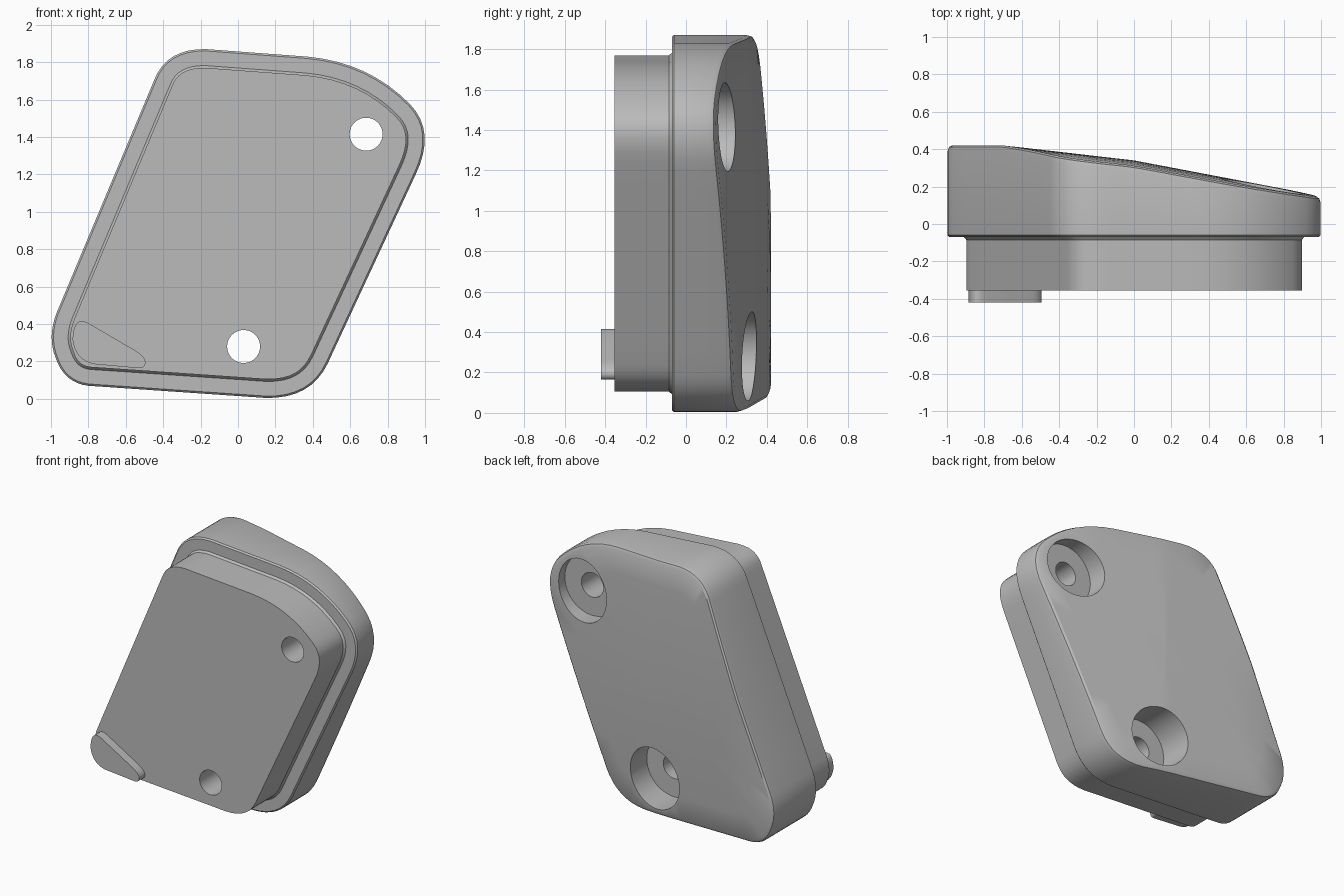
import bpy
import bmesh
import math
from mathutils import Vector

cube = bpy.data.objects.get("Cube")
if cube:
    bpy.data.objects.remove(cube, do_unlink=True)

grey = bpy.data.materials.new("plain grey")
grey.use_nodes = True
grey.diffuse_color = (0.5, 0.5, 0.5, 1)
grey.node_tree.nodes["Principled BSDF"].inputs["Base Color"].default_value = (0.5, 0.5, 0.5, 1)


def rounded_outline(corners, steps=8, straight=8):
    """Closed outline of curved corners (start, control, end) joined by straight runs."""
    pts = []
    for i, corner in enumerate(corners):
        a, b, c = map(Vector, corner)
        for k in range(steps + 1):
            t = k / steps
            pts.append(a * (1 - t) ** 2 + b * 2 * t * (1 - t) + c * t * t)
        nxt = Vector(corners[(i + 1) % len(corners)][0])
        if (nxt - c).length < 0.01:
            pts.pop()
        else:
            pts += [c.lerp(nxt, k / straight) for k in range(1, straight)]
    return pts


def inset(pts, dist):
    """Move a clockwise outline inwards."""
    out = []
    for i, p in enumerate(pts):
        d = (p - pts[i - 1]).normalized() + (pts[(i + 1) % len(pts)] - p).normalized()
        d.normalize()
        out.append(p + Vector((d.y, -d.x)) * dist)
    return out


def loft(name, rings):
    """Skin a list of 3D rings and cap both ends."""
    bm = bmesh.new()
    rows = [[bm.verts.new(co) for co in ring] for ring in rings]
    n = len(rows[0])
    for r, s in zip(rows, rows[1:]):
        for i in range(n):
            j = (i + 1) % n
            bm.faces.new((r[i], r[j], s[j], s[i]))
    bm.faces.new(rows[0])
    bm.faces.new(rows[-1])
    bmesh.ops.recalc_face_normals(bm, faces=bm.faces)
    mesh = bpy.data.meshes.new(name)
    bm.to_mesh(mesh)
    bm.free()
    mesh.materials.append(grey)
    obj = bpy.data.objects.new(name, mesh)
    bpy.context.collection.objects.link(obj)
    return obj


def flat(pts, y):
    return [(p.x, y, p.y) for p in pts]


def back_depth(x, z):
    """Gently crowned back that thins towards +x."""
    slope = 0.19 if x > 0 else 0.115
    return min(0.42, 0.34 - slope * x - 0.03 * ((z - 0.93) / 0.94) ** 2)


def back_ring(pts, scale, drop):
    mid = Vector((0, 0.93))
    scaled = [mid + (p - mid) * scale for p in pts]
    return [(p.x, back_depth(p.x, p.y) - drop, p.y) for p in scaled]


def activate(obj):
    bpy.ops.object.select_all(action='DESELECT')
    obj.select_set(True)
    bpy.context.view_layer.objects.active = obj


def drill(obj, x, z, radius, y0, y1):
    bpy.ops.mesh.primitive_cylinder_add(vertices=48, radius=radius, depth=y1 - y0,
                                        location=(x, (y0 + y1) / 2, z),
                                        rotation=(math.pi / 2, 0, 0))
    cutter = bpy.context.object
    cutter.hide_render = True
    cutter.data.materials.append(grey)
    activate(obj)
    mod = obj.modifiers.new("hole", 'BOOLEAN')
    mod.operation = 'DIFFERENCE'
    mod.solver = 'EXACT'
    mod.object = cutter
    bpy.ops.object.modifier_apply(modifier=mod.name)
    bpy.data.objects.remove(cutter, do_unlink=True)


# Body: front plug, stepped rim and sloping back in one skin
outline = rounded_outline([
    ((-0.45, 1.7), (-0.385, 1.875), (-0.17, 1.87)),
    ((0.37, 1.83), (0.7, 1.8), (0.92, 1.575)),
    ((0.92, 1.575), (1.06, 1.43), (0.95, 1.2)),
    ((0.48, 0.19), (0.39, 0), (0.15, 0.005)),
    ((-0.8, 0.07), (-0.93, 0.085), (-0.975, 0.22)),
    ((-0.975, 0.22), (-1.02, 0.33), (-0.97, 0.46)),
])
plug = inset(outline, 0.1)
rings = [flat(plug, -0.355), flat(plug, -0.085),
         flat(inset(outline, 0.088), -0.07), flat(inset(outline, 0.01), -0.07),
         flat(outline, -0.06)]
rings += [back_ring(outline, s, d) for s, d in
          ((1, 0.03), (0.993, 0.009), (0.975, 0), (0.8, 0), (0.6, 0), (0.4, 0), (0.2, 0), (0.02, 0))]
body = loft("body", rings)

# Counterbored screw holes
for x, z in ((0.685, 1.415), (0.03, 0.28)):
    drill(body, x, z, 0.22, 0.09, 0.7)
    drill(body, x, z, 0.088, -0.6, 0.3)

# Corner locating tab on the front
tab_outline = rounded_outline([
    ((-0.88, 0.36), (-0.865, 0.44), (-0.8, 0.405)),
    ((-0.56, 0.265), (-0.49, 0.225), (-0.495, 0.19)),
    ((-0.495, 0.19), (-0.5, 0.16), (-0.54, 0.165)),
    ((-0.76, 0.185), (-0.87, 0.2), (-0.885, 0.32)),
], straight=2)
tab = loft("locating_tab", [flat(tab_outline, -0.42), flat(tab_outline, -0.34)])

for obj in (body, tab):
    activate(obj)
    bpy.ops.object.shade_smooth_by_angle(angle=math.radians(30))
